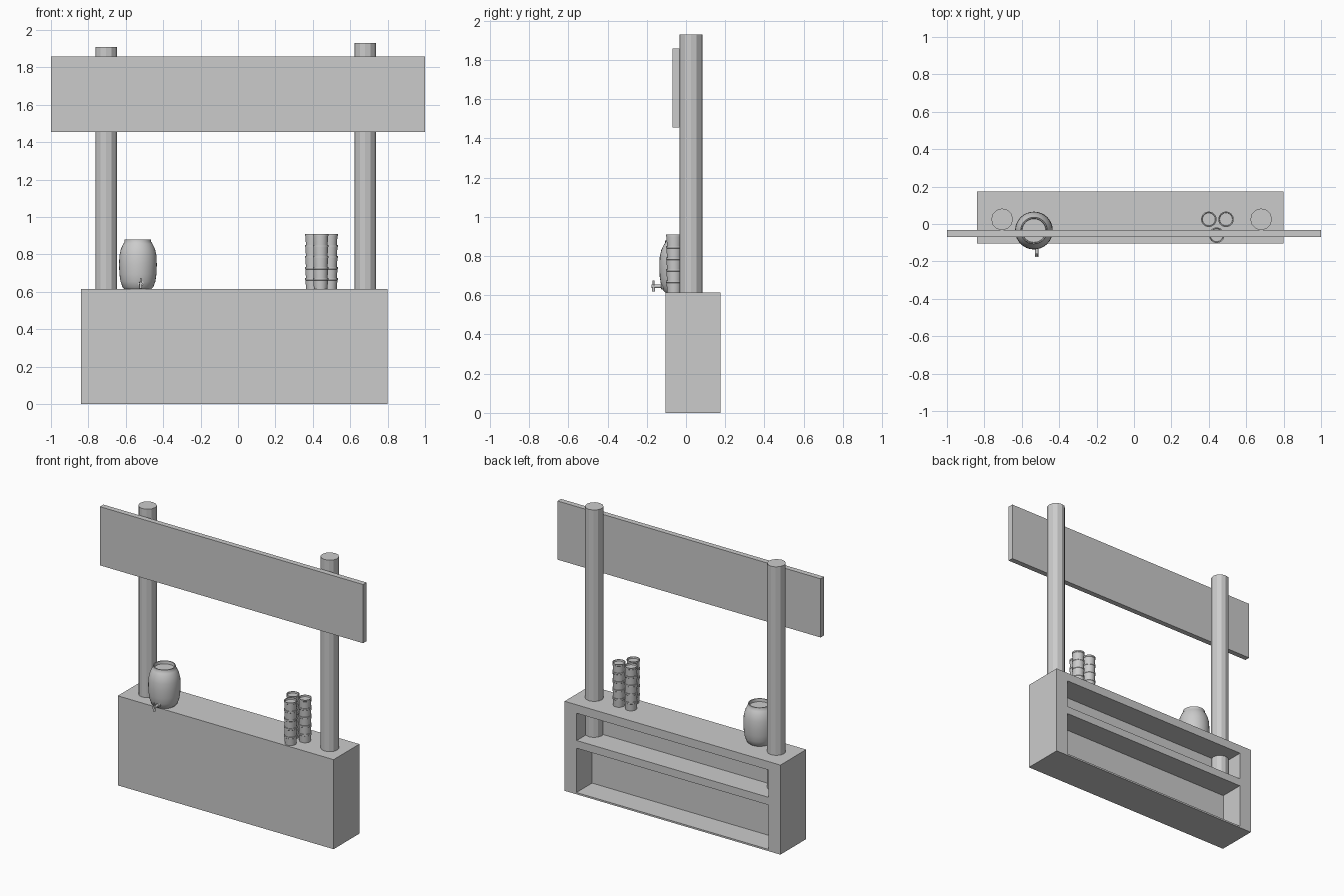
import bpy, bmesh, math
from mathutils import Matrix

if "Cube" in bpy.data.objects:
    bpy.data.objects.remove(bpy.data.objects["Cube"])


def make_object(name, bm, smooth=None):
    bmesh.ops.recalc_face_normals(bm, faces=bm.faces)
    mesh = bpy.data.meshes.new(name)
    bm.to_mesh(mesh)
    bm.free()
    obj = bpy.data.objects.new(name, mesh)
    bpy.context.collection.objects.link(obj)
    if smooth:
        bpy.ops.object.select_all(action='DESELECT')
        obj.select_set(True)
        bpy.context.view_layer.objects.active = obj
        bpy.ops.object.shade_smooth_by_angle(angle=math.radians(smooth))
    return obj


def box(name, x, y, z):
    bm = bmesh.new()
    size = [b - a for a, b in (x, y, z)]
    mid = [(a + b) / 2 for a, b in (x, y, z)]
    bmesh.ops.create_cube(bm, size=1, matrix=Matrix.Translation(mid) @ Matrix.Diagonal((*size, 1)))
    return make_object(name, bm)


def lathe(name, profile, loc, sides, smooth=None, axis='Z'):
    """Revolve (radius, height) points around the chosen axis."""
    bm = bmesh.new()
    rings = []
    for r, h in profile:
        rings.append([bm.verts.new((r * math.cos(2 * math.pi * i / sides),
                                    r * math.sin(2 * math.pi * i / sides), h))
                      for i in range(sides)])
    for a, b in zip(rings, rings[1:]):
        for i in range(sides):
            j = (i + 1) % sides
            bm.faces.new((a[i], a[j], b[j], b[i]))
    bm.faces.new(rings[0])
    bm.faces.new(rings[-1])
    if axis == '-Y':
        bm.transform(Matrix.Rotation(math.radians(90), 4, 'X'))
    bm.transform(Matrix.Translation(loc))
    return make_object(name, bm, smooth)


# Counter: one block with its back face hollowed out
X0, X1, Y0, Y1, TOP = -0.84, 0.80, -0.105, 0.175, 0.615
counter = box("counter", (X0, X1), (Y0, Y1), (0, TOP))
bm = bmesh.new()
bm.from_mesh(counter.data)
bm.faces.ensure_lookup_table()
back = max(bm.faces, key=lambda f: f.calc_center_median().y)
bmesh.ops.inset_individual(bm, faces=[back], thickness=0.06)
for v in back.verts:
    v.co.x = X0 + 0.09 if v.co.x < 0 else X1 - 0.09
    v.co.z = 0.012 if v.co.z < 0.3 else TOP - 0.058
pocket = bmesh.ops.extrude_discrete_faces(bm, faces=[back])["faces"][0]
for v in pocket.verts:
    v.co.y = Y1 - 0.17
bm.to_mesh(counter.data)
bm.free()

# Shelf inside the counter
box("shelf", (X0 + 0.085, X1 - 0.085), (0.0, Y1 - 0.003), (0.315, 0.368))

# Posts and sign board
for side, x, top in (("left", -0.705, 1.91), ("right", 0.68, 1.93)):
    lathe(side + "_post", [(0.058, 0.36), (0.058, top)], (x, 0.025, 0), 12)
box("sign_board", (-1, 1), (-0.07, -0.033), (1.455, 1.858))

# Drink barrel with a recessed top
lathe("barrel", [(0.072, 0), (0.082, 0.01), (0.093, 0.04), (0.099, 0.08), (0.101, 0.13),
                 (0.099, 0.18), (0.091, 0.215), (0.078, 0.242), (0.071, 0.252),
                 (0.071, 0.265), (0.065, 0.265), (0.063, 0.245)],
      (-0.535, -0.035, TOP), 32, 40)

# Tap: spout pipe and upright handle
lathe("tap_pipe", [(0.016, 0), (0.016, 0.03), (0.009, 0.033), (0.009, 0.082)],
      (-0.52, -0.095, 0.645), 12, 40, '-Y')
lathe("tap_handle", [(0.008, 0.618), (0.008, 0.652), (0.005, 0.655), (0.005, 0.675)],
      (-0.52, -0.165, 0), 12, 40)

# Stacks of cups with stepped rims
steps = 5
profile = [(0.036, 0)]
for i in range(steps):
    z = 0.295 * (i + 1) / steps
    profile += [(0.0395, z - 0.012), (0.0415, z - 0.01), (0.0415, z)]
    if i < steps - 1:
        profile.append((0.037, z))
profile += [(0.036, 0.295), (0.034, 0.285)]
for n, (x, y) in enumerate(((0.40, 0.025), (0.492, 0.025), (0.442, -0.06))):
    lathe(f"cup_stack_{n + 1}", profile, (x, y, TOP), 24, 40)
